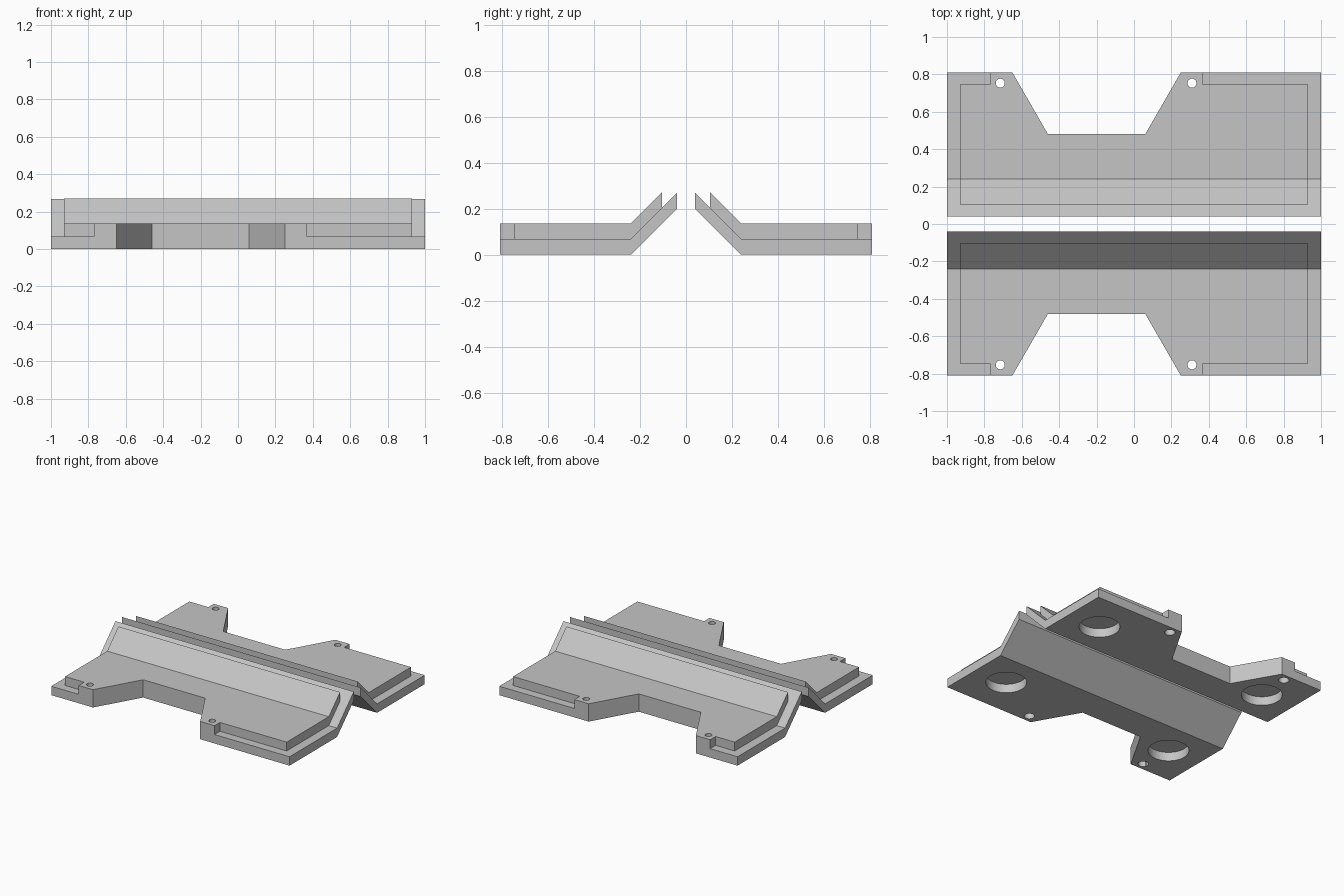
import bpy, bmesh, math

if "Cube" in bpy.data.objects:
    bpy.data.objects.remove(bpy.data.objects["Cube"])

grey = bpy.data.materials.new("light grey")
grey.diffuse_color = (0.56, 0.56, 0.56, 1)
grey.use_nodes = True
grey.node_tree.nodes["Principled BSDF"].inputs["Base Color"].default_value = grey.diffuse_color

T = 0.0675            # thickness of one layer
OUT, BEND, RIDGE = 0.81, 0.24, 0.04


def prism(name, pts, axis, lo, hi):
    """Extrude a closed outline: axis 'x' takes (y, z) points, 'z' takes (x, y)."""
    place = (lambda p, t: (t, p[0], p[1])) if axis == 'x' else (lambda p, t: (p[0], p[1], t))
    bm = bmesh.new()
    face = bm.faces.new([bm.verts.new(place(p, lo)) for p in pts])
    ext = bmesh.ops.extrude_face_region(bm, geom=[face])
    step = place((0, 0), hi - lo)
    bmesh.ops.translate(bm, vec=step,
                        verts=[v for v in ext["geom"] if isinstance(v, bmesh.types.BMVert)])
    bmesh.ops.recalc_face_normals(bm, faces=bm.faces)
    mesh = bpy.data.meshes.new(name)
    bm.to_mesh(mesh)
    bm.free()
    mesh.materials.append(grey)
    ob = bpy.data.objects.new(name, mesh)
    bpy.context.collection.objects.link(ob)
    return ob


def disc(x, y, r, lo, hi, n=32):
    pts = [(x + r * math.cos(2 * math.pi * i / n), y + r * math.sin(2 * math.pi * i / n))
           for i in range(n)]
    return prism("cutter", pts, 'z', lo, hi)


def combine(ob, other, op):
    mod = ob.modifiers.new("bool", 'BOOLEAN')
    mod.operation, mod.solver, mod.object = op, 'EXACT', other
    bpy.context.view_layer.objects.active = ob
    bpy.ops.object.modifier_apply(modifier=mod.name)
    bpy.data.objects.remove(other)


def build_plate(name, s):
    # lower layer: flat plate bent up 45 degrees towards the middle
    rise = BEND - RIDGE
    plate = prism(name, [(s * y, z) for y, z in (
        (OUT, 0), (BEND, 0), (RIDGE, rise), (RIDGE, rise + T), (BEND, T), (OUT, T))],
        'x', -1, 1)
    # upper layer, inset by a border and sunk slightly into the lower one
    top, sunk, end = 2 * T, 0.04, 0.105
    lift = BEND - end
    upper = prism("upper", [(s * y, z) for y, z in (
        (0.745, sunk), (BEND, sunk), (end, sunk + lift), (end, top + lift),
        (BEND, top), (0.745, top))], 'x', -0.93, 0.93)
    combine(plate, upper, 'UNION')
    # raised tab reaching the outer edge around the screw holes
    tab = prism("tab", [(s * OUT, sunk), (s * 0.7, sunk), (s * 0.7, top), (s * OUT, top)],
                'x', -0.77, 0.37)
    combine(plate, tab, 'UNION')
    # tapered notch in the outer edge
    k = (0.65 - 0.46) / (OUT - 0.48) * 0.1
    notch = prism("notch", [(-0.65 - k, s * (OUT + 0.1)), (-0.46, s * 0.48),
                            (0.06, s * 0.48), (0.25 + k, s * (OUT + 0.1))], 'z', -0.1, 0.4)
    combine(plate, notch, 'DIFFERENCE')
    # screw holes, wider from below
    for x in (-0.715, 0.31):
        combine(plate, disc(x, s * 0.753, 0.024, -0.1, 0.3), 'DIFFERENCE')
        combine(plate, disc(x, s * 0.753, 0.036, -0.1, 0.065), 'DIFFERENCE')
    # round blind pockets underneath
    for x in (-0.73, 0.73):
        combine(plate, disc(x, s * 0.5, 0.141, -0.1, 0.067, 48), 'DIFFERENCE')
    # keep edges sharp, smooth the hole walls
    bpy.ops.object.select_all(action='DESELECT')
    plate.select_set(True)
    bpy.context.view_layer.objects.active = plate
    bpy.ops.object.shade_smooth_by_angle(angle=math.radians(30))


build_plate("front_plate", -1)
build_plate("back_plate", 1)
